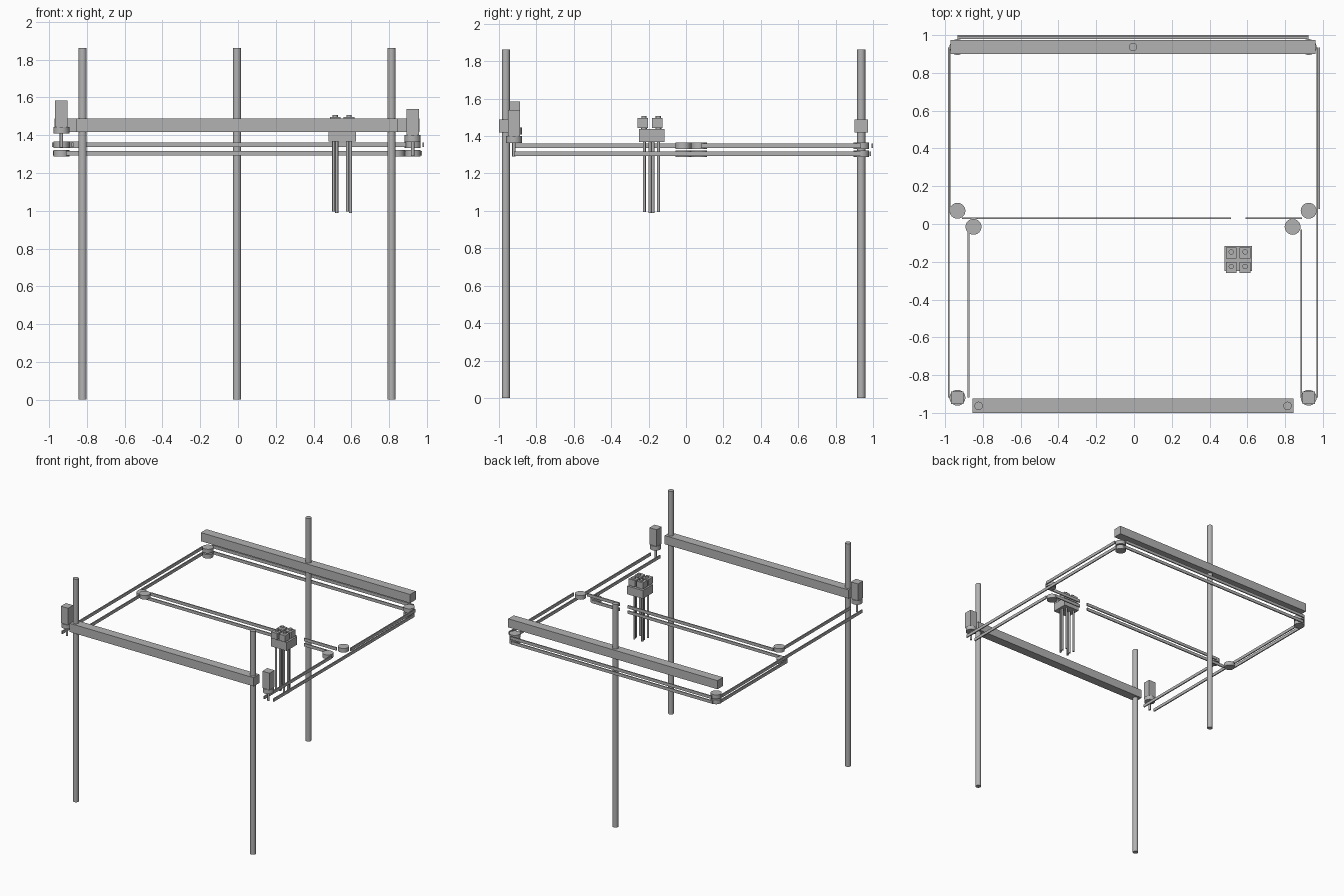
import bpy

cube = bpy.data.objects.get("Cube")
if cube:
    bpy.data.objects.remove(cube, do_unlink=True)

# One plain metal grey for everything
grey = bpy.data.materials.new("metal_grey")
grey.use_nodes = True
colour = (0.45, 0.45, 0.45, 1)
grey.diffuse_color = colour
grey.node_tree.nodes["Principled BSDF"].inputs["Base Color"].default_value = colour


def box(name, x, y, z):
    """Box from (min, max) ranges on each axis."""
    centre = [(a + b) / 2 for a, b in (x, y, z)]
    bpy.ops.mesh.primitive_cube_add(size=1, location=centre)
    ob = bpy.context.object
    ob.name = name
    ob.scale = [b - a for a, b in (x, y, z)]
    bpy.ops.object.transform_apply(location=False, rotation=False, scale=True)
    ob.data.materials.append(grey)
    return ob


def rod(name, x, y, z, radius, sides=32):
    """Upright cylinder between two heights."""
    bpy.ops.mesh.primitive_cylinder_add(vertices=sides, radius=radius, depth=z[1] - z[0],
                                        location=(x, y, (z[0] + z[1]) / 2))
    ob = bpy.context.object
    ob.name = name
    ob.data.materials.append(grey)
    bpy.ops.object.shade_smooth_by_angle()
    return ob


def around(c, half):
    return (c - half, c + half)


# Upright posts
for name, x, y in (("front_right_post", -0.823, -0.963), ("front_left_post", 0.813, -0.963),
                   ("back_post", -0.005, 0.937)):
    rod(name, x, y, (0, 1.862), 0.022)

# Cross beams
BEAM = (1.418, 1.49)
box("front_beam", (-0.855, 0.845), (-1.0, -0.925), BEAM)
box("back_beam", (-0.973, 0.96), (0.9, 0.974), BEAM)

# Two belt levels
LEVELS = {"upper": 1.349, "lower": 1.305}
PULLEY_R, PULLEY_H = 0.042, 0.017
RIGHT, LEFT, BACK, FRONT = -0.935, 0.925, 0.937, -0.92

# Corner pulleys at the back, one per level
for side, x in (("right", RIGHT), ("left", LEFT)):
    for level, z in LEVELS.items():
        rod(f"back_{side}_{level}_pulley", x, BACK, around(z, PULLEY_H), PULLEY_R)

# Pulleys that turn the belts across the middle
for name, x, y, level in (("right_outer", RIGHT, 0.07, "lower"), ("right_inner", -0.85, -0.015, "upper"),
                          ("left_outer", LEFT, 0.07, "upper"), ("left_inner", 0.84, -0.015, "lower")):
    rod(name + "_idler", x, y, around(LEVELS[level], PULLEY_H), PULLEY_R)

# Motors with drive pulley and shaft
for side, x, base, level in (("right", RIGHT, 1.445, "upper"), ("left", LEFT, 1.4, "lower")):
    box(side + "_motor", around(x, 0.033), around(FRONT, 0.033), (base, base + 0.14))
    rod(side + "_drive_pulley", x, FRONT, (base - 0.036, base), PULLEY_R)
    rod(side + "_motor_shaft", x, FRONT, (LEVELS[level] - 0.015, base), 0.009, 16)

# Belt runs
T, H = 0.0045, 0.0125
NEAR, FAR = -0.92, 0.935


def belt_y(name, x, start, end, level):
    box(name + "_belt", around(x, T), (start, end), around(LEVELS[level], H))


def belt_x(name, y, start, end, level):
    box(name + "_belt", (start, end), around(y, T), around(LEVELS[level], H))


belt_y("right_upper_outer", -0.981, NEAR, FAR, "upper")
belt_y("right_upper_inner", -0.876, NEAR, -0.045, "upper")
belt_y("left_upper_outer", 0.981, 0.08, FAR, "upper")
belt_y("right_lower_outer", -0.976, 0.08, FAR, "lower")
belt_y("left_lower_outer", 0.97, NEAR, FAR, "lower")
belt_y("left_lower_inner", 0.886, NEAR, -0.03, "lower")
belt_x("back_upper", 0.9955, -0.935, LEFT, "upper")
belt_x("back_lower", 0.985, -0.935, LEFT, "lower")
for level, start, end in (("upper", -0.83, 0.89), ("lower", -0.91, 0.84)):
    belt_x(level + "_cross_long", 0.03, start, 0.515, level)
    belt_x(level + "_cross_short", 0.03, 0.59, end, level)

# Tool head: block, four small units on top, pairs of long rods below
box("tool_block", (0.48, 0.624), (-0.25, -0.116), (1.368, 1.437))
for side, x in (("right", 0.515), ("left", 0.588)):
    for row, y, s in (("front", -0.225, -1), ("back", -0.148, 1)):
        label = f"{row}_{side}_tool"
        box(label + "_cap", around(x, 0.029), around(y - 0.006, 0.029), (1.443, 1.496))
        rod(label + "_neck", x, y, (1.43, 1.45), 0.016, 16)
        rod(label + "_knob", x, y, (1.49, 1.508), 0.014, 16)
        rod(label + "_outer_rod", x - 0.008, -0.185 + s * 0.038, (0.995, 1.375), 0.008, 16)
        rod(label + "_inner_rod", x + 0.008, -0.185 + s * 0.008, (0.988, 1.375), 0.008, 16)
